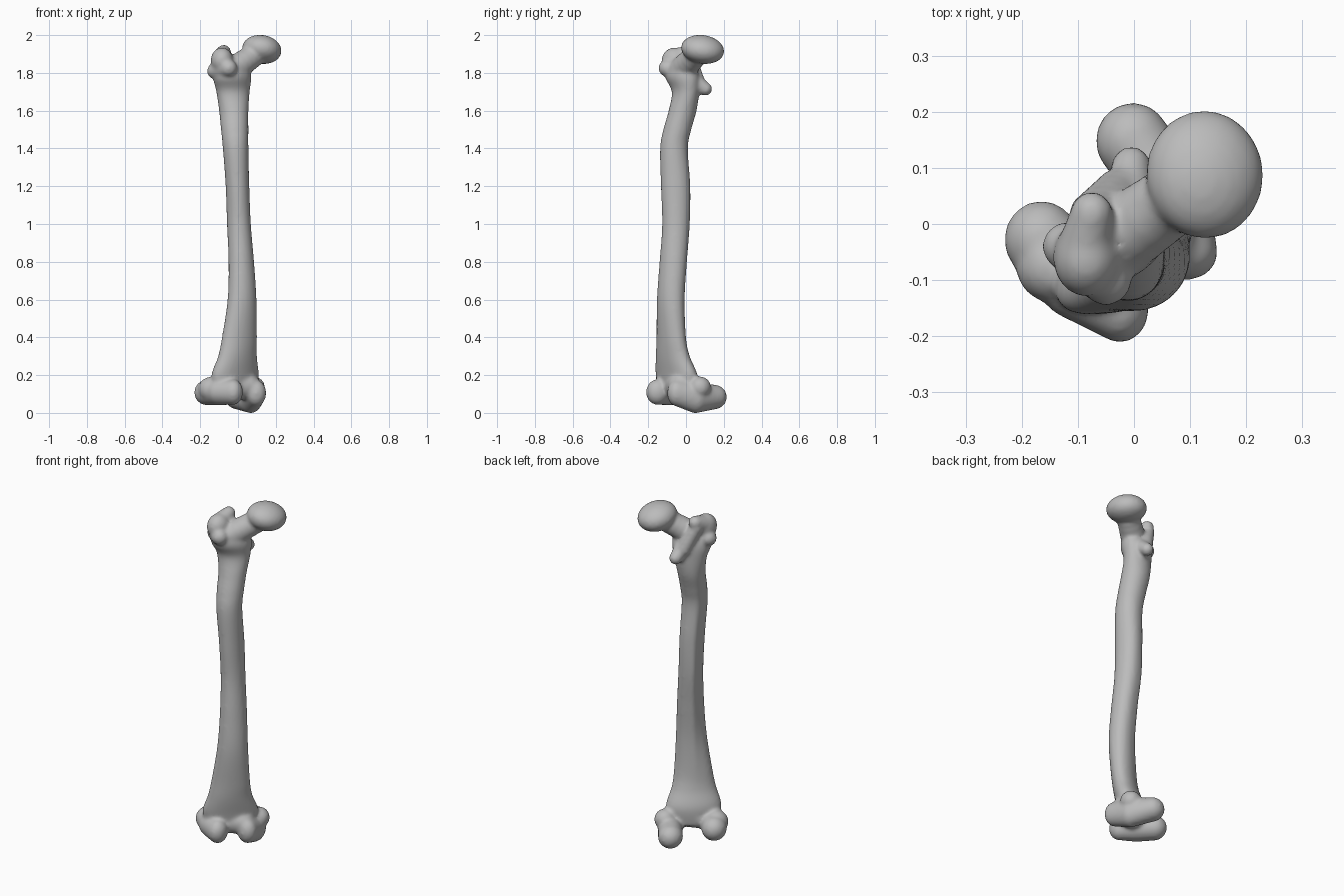
import bpy
import bmesh
import math
from mathutils import Matrix, Vector

default_cube = bpy.data.objects.get("Cube")
if default_cube:
    bpy.data.objects.remove(default_cube, do_unlink=True)

# One unit ball, reused for every rounded lump
template = bmesh.new()
bmesh.ops.create_icosphere(template, subdivisions=3, radius=1)
ball_points = [vertex.co.copy() for vertex in template.verts]
ball_faces = [[vertex.index for vertex in face.verts] for face in template.faces]
template.free()

points = []
faces = []


def ellipsoid(centre, radii, tilt=Matrix.Identity(4)):
    """Add one rounded lump, optionally tilted."""
    matrix = Matrix.Translation(centre) @ tilt @ Matrix.Diagonal((*radii, 1))
    first = len(points)
    points.extend(matrix @ point for point in ball_points)
    faces.extend([first + index for index in face] for face in ball_faces)


def ridge(start, start_radii, end, end_radii, steps=5):
    """Sweep a lump from one place and size to another."""
    for step in range(steps + 1):
        blend = step / steps
        ellipsoid(Vector(start).lerp(Vector(end), blend),
                  Vector(start_radii).lerp(Vector(end_radii), blend))


def ball(radius):
    return (radius, radius, radius)


def spline(before, first, second, after, t):
    """Smooth interpolation between two cross-sections."""
    return [0.5 * (2 * b + (c - a) * t + (2 * a - 5 * b + 4 * c - d) * t ** 2
                   + (3 * b - a - 3 * c + d) * t ** 3)
            for a, b, c, d in zip(before, first, second, after)]


def section_ring(height, left, right, front, back, skew):
    """Skewed oval with a raised line along the rear of the shaft."""
    start = len(points)
    centre = Vector(((left + right) / 2, (front + back) / 2, height))
    half_x, half_y = (right - left) / 2, (back - front) / 2
    phase = math.acos(skew)
    rear = Vector((-1, 1, 0)).normalized()
    along = min(1, max(0, (height - 0.3) / 1.4))
    line_height = 0.012 * math.sin(math.pi * along)
    for i in range(ring_size):
        angle = math.tau * i / ring_size
        offset = Vector((half_x * math.cos(angle), half_y * math.cos(angle - phase), 0))
        facing = max(0, offset.normalized().dot(rear))
        points.append(centre + offset + rear * line_height * facing ** 16)
    return list(range(start, len(points)))


# Shaft: height, left, right, front, back, diagonal skew
ring_size = 48
sections = [
    (.1, -.13, .1, -.14, .05, .6),
    (.2, -.14, .11, -.16, .06, .6),
    (.3, -.105, .1, -.16, .02, .5),
    (.4, -.085, .1, -.156, 0, .4),
    (.6, -.055, .098, -.154, -.007, .2),
    (.8, -.05, .085, -.14, .005, .1),
    (1, -.058, .068, -.126, .02, 0),
    (1.2, -.065, .06, -.133, .023, 0),
    (1.4, -.08, .055, -.137, .01, 0),
    (1.5, -.09, .055, -.12, .028, 0),
    (1.6, -.1, .055, -.092, .056, 0),
    (1.7, -.115, .062, -.075, .07, .2),
    (1.78, -.13, .07, -.11, .07, .3),
    (1.85, -.1, .05, -.09, .04, .3),
]
padded = [sections[0], *sections, sections[-1]]
rings = []
for neighbours in zip(padded, padded[1:], padded[2:], padded[3:]):
    for step in range(6):
        rings.append(section_ring(*spline(*neighbours, step / 6)))
rings.append(section_ring(*sections[-1]))
for lower, upper in zip(rings, rings[1:]):
    for i in range(ring_size):
        j = (i + 1) % ring_size
        faces.append([lower[i], lower[j], upper[j], upper[i]])
faces.append(rings[0][::-1])
faces.append(rings[-1])

# Ball head, flattened and leaning outward
lean = Matrix.Rotation(math.radians(12), 4, Vector((-1, 1, 0)))
ellipsoid((.126, .088, 1.924), (.106, .116, .076), lean)

# Neck
ridge((-.02, -.02, 1.82), ball(.07), (.1, .065, 1.905), ball(.062))

# Large outer process: body, upright tip, flared lower rim and rear crest
ellipsoid((-.085, -.06, 1.865), (.06, .07, .07))
ridge((-.09, -.05, 1.88), ball(.05), (-.075, .02, 1.912), ball(.038))
ridge((-.12, -.04, 1.81), ball(.044), (-.05, -.1, 1.825), ball(.046))
ridge((-.08, .02, 1.88), ball(.036), (-.03, .06, 1.76), ball(.04))

# Small rear process
ridge((-.01, .05, 1.75), ball(.045), (-.005, .103, 1.715), ball(.036))

# Inner knuckle: front lip, underside, rounded rear and side bulge
ridge((.095, -.05, .105), (.055, .05, .07), (.068, .05, .081), (.065, .07, .083))
ridge((.068, .05, .081), (.065, .07, .083), (-.002, .148, .084), (.067, .069, .066))
ellipsoid((.085, .075, .135), ball(.058))

# Outer knuckle: front lip, rounded rear and side bulge
ridge((-.025, -.152, .11), (.052, .06, .068), (-.1, -.1, .112), ball(.072))
ridge((-.1, -.1, .112), ball(.072), (-.165, -.028, .108), (.067, .07, .068))
ellipsoid((-.145, -.075, .125), ball(.066))

# Bridge between the knuckles
ridge((-.04, -.06, .14), ball(.07), (.05, -.03, .14), ball(.07))

# Fuse all lumps into one continuous soft surface
bone_mesh = bpy.data.meshes.new("thigh_bone")
bone_mesh.from_pydata(points, [], faces)
bone = bpy.data.objects.new("thigh_bone", bone_mesh)
bpy.context.collection.objects.link(bone)
fuse = bone.modifiers.new("fuse", 'REMESH')
fuse.mode = 'VOXEL'
fuse.voxel_size = 0.009
fuse.use_smooth_shade = True
soften = bone.modifiers.new("soften", 'SMOOTH')
soften.factor = 0.5
soften.iterations = 9

# Plain grey bone
grey = bpy.data.materials.new("bone_grey")
grey.use_nodes = True
colour = (.5, .5, .5, 1)
grey.diffuse_color = colour
grey.node_tree.nodes["Principled BSDF"].inputs["Base Color"].default_value = colour
bone_mesh.materials.append(grey)
